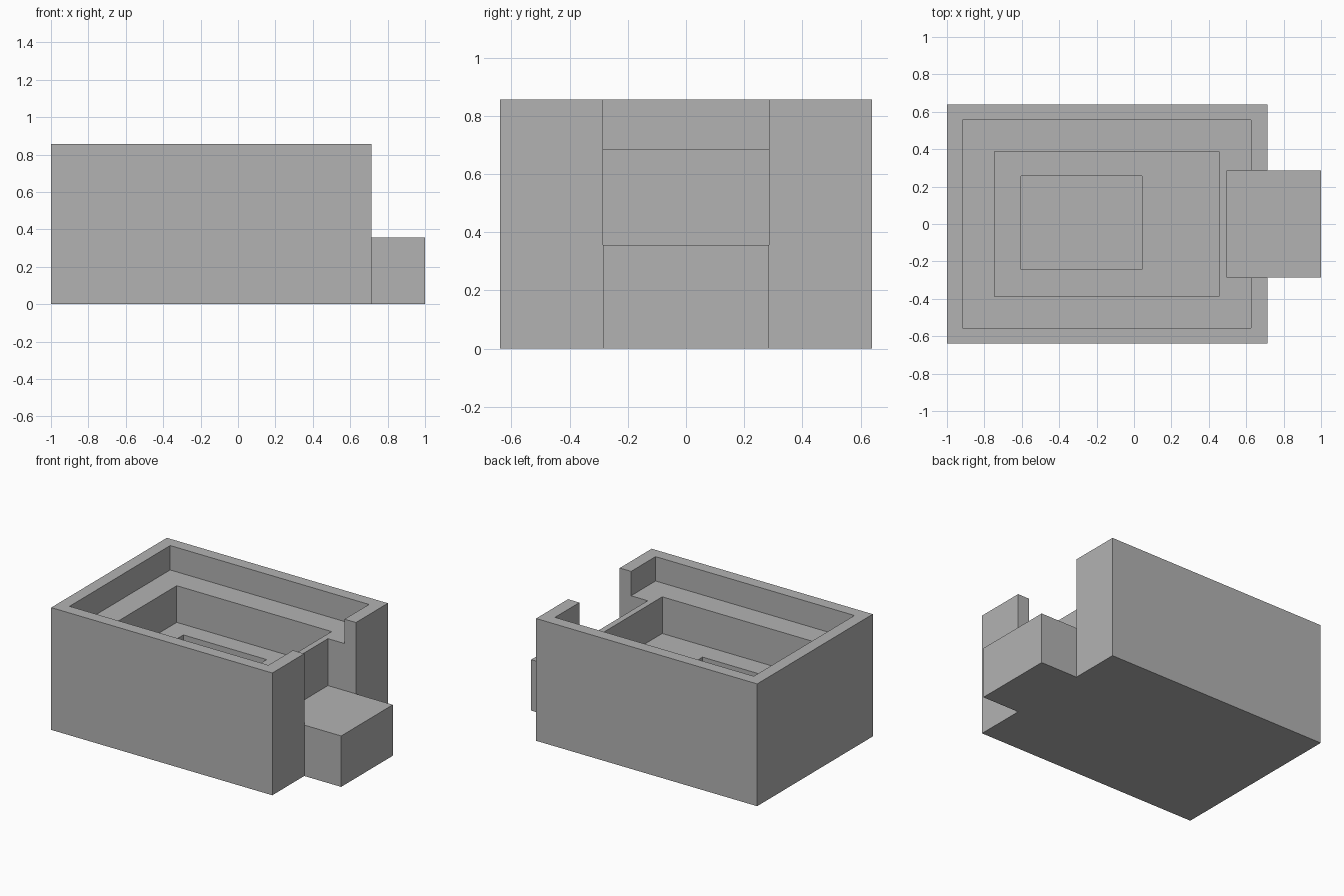
import bpy

if "Cube" in bpy.data.objects:
    bpy.data.objects.remove(bpy.data.objects["Cube"], do_unlink=True)

# One plain grey for everything
grey = bpy.data.materials.new("plain grey")
grey.use_nodes = True
colour = (0.45, 0.45, 0.45, 1)
grey.diffuse_color = colour
grey.node_tree.nodes["Principled BSDF"].inputs["Base Color"].default_value = colour


def box(name, x, y, z):
    """Axis-aligned box from (min, max) pairs."""
    bpy.ops.mesh.primitive_cube_add(size=1)
    ob = bpy.context.object
    ob.name = name
    ob.location = [(a + b) / 2 for a, b in (x, y, z)]
    ob.scale = [b - a for a, b in (x, y, z)]
    bpy.ops.object.transform_apply(location=True, rotation=False, scale=True)
    ob.data.materials.append(grey)
    return ob


def cut(target, name, x, y, z):
    """Subtract a box from the target and discard the cutter."""
    cutter = box(name, x, y, z)
    cutter.hide_render = True
    mod = target.modifiers.new(name, "BOOLEAN")
    mod.operation = "DIFFERENCE"
    mod.solver = "EXACT"
    mod.object = cutter
    bpy.context.view_layer.objects.active = target
    bpy.ops.object.modifier_apply(modifier=mod.name)
    bpy.data.objects.remove(cutter, do_unlink=True)


TOP = 0.857
OVER = TOP + 0.2

# Main housing with three nested recesses
housing = box("housing", (-1, 0.714), (-0.64, 0.64), (0, TOP))
cut(housing, "upper_recess", (-0.916, 0.626), (-0.557, 0.557), (0.686, OVER))
cut(housing, "middle_recess", (-0.746, 0.455), (-0.387, 0.387), (0.429, OVER))
cut(housing, "lower_recess", (-0.603, 0.042), (-0.243, 0.257), (0.2, OVER))

# Slot through the end wall, filled at its foot by the step
cut(housing, "end_slot", (0.497, 0.9), (-0.286, 0.286), (-0.2, OVER))
step = box("step_block", (0.497, 1), (-0.286, 0.286), (0, 0.357))
